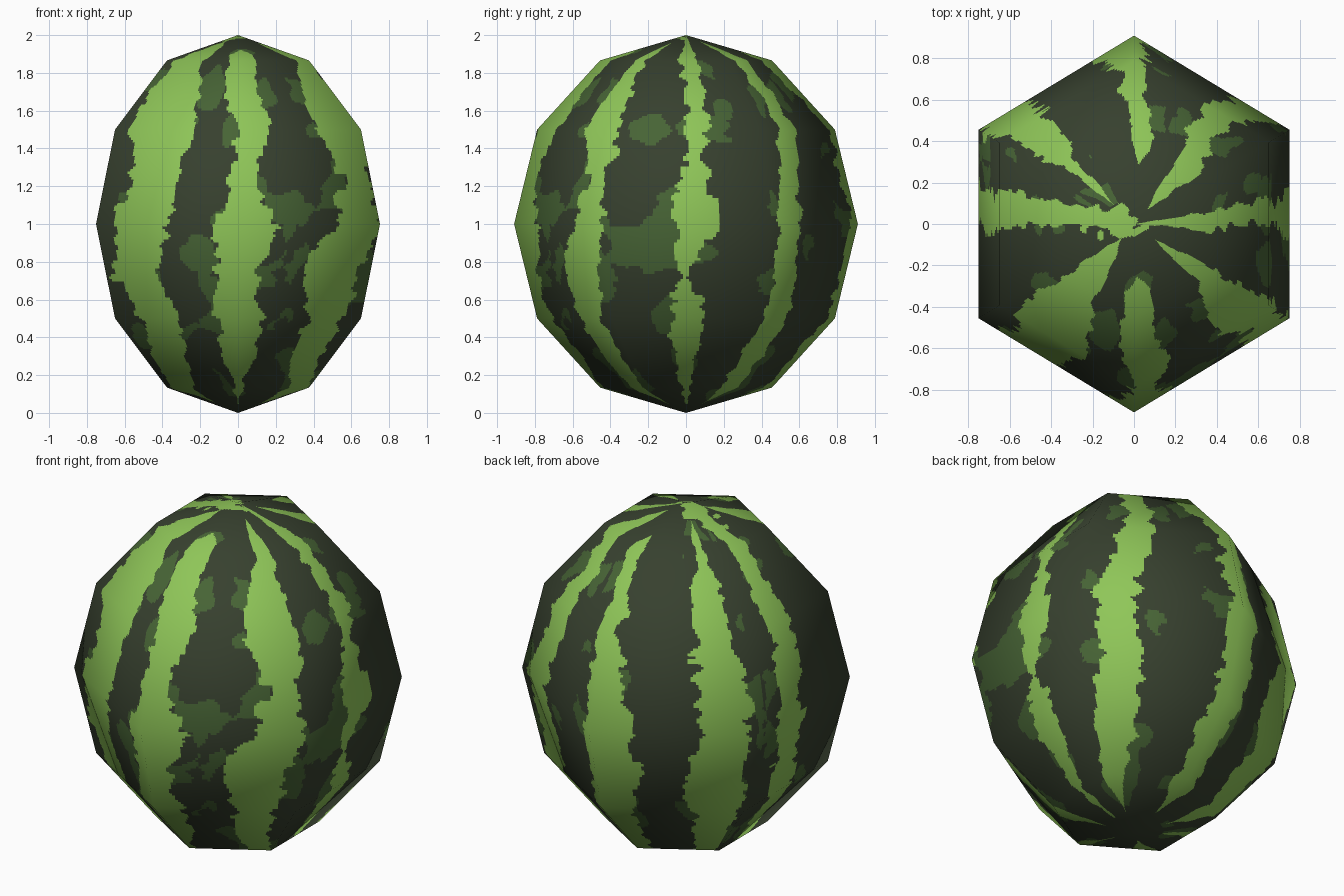
import bpy, math
from mathutils import Vector, noise

if "Cube" in bpy.data.objects:
    bpy.data.objects.remove(bpy.data.objects["Cube"])

SIDES, RINGS = 6, 6          # coarse low-poly melon
NU, NV = 56, 36              # fine cells per coarse face, for cutting the stripes
RX, RY = 0.868, 0.91

def material(name, rgb):
    m = bpy.data.materials.new(name)
    m.diffuse_color = (*rgb, 1)
    m.use_nodes = True
    m.node_tree.nodes["Principled BSDF"].inputs["Base Color"].default_value = m.diffuse_color
    return m

mats = [material("dark_green", (0.038, 0.052, 0.028)),
        material("light_green", (0.275, 0.565, 0.098)),
        material("mid_green", (0.063, 0.127, 0.036))]

def corner(i, k):
    """Coarse vertex: i steps around from the front, k rings up from the bottom."""
    a = math.radians(-90 + 360 / SIDES * i)
    t = math.pi * k / RINGS
    return Vector((RX * math.sin(t) * math.cos(a), RY * math.sin(t) * math.sin(a), 1 - math.cos(t)))

def normal(i, k):
    p = corner(i, k)
    return Vector((p.x / RX**2, p.y / RY**2, p.z - 1)).normalized()

def bilinear(f, u, v):
    i, k = int(u), min(int(v), RINGS - 1)
    s, t = u - i, v - k
    return f(i, k).lerp(f(i + 1, k), s).lerp(f(i, k + 1).lerp(f(i + 1, k + 1), s), t)

# Stripes: left and right edge (in coarse faces around) at each height
HEIGHTS = (0.0, 0.13, 0.3, 0.5, 0.75, 1.0, 1.25, 1.5, 1.7, 1.87, 2.0)
STRIPES = [
    [(-.05, .05), (-.16, .18), (-.17, .20), (-.17, .14), (-.16, .28), (-.04, .10), (0, .30), (-.14, .21), (-.13, .25)],
    [(.70, 1.0), (.58, .88), (.57, .85), (.50, .94), (.70, 1.0), (.80, 1.0), (.65, 1.05), (.68, 1.03), (.80, 1.0)],
    [(1.45, 1.57), (1.43, 1.58), (1.39, 1.63), (1.46, 1.54), (1.40, 1.67), (1.48, 1.60), (1.52, 1.65), (1.50, 1.65), (1.43, 1.63)],
    [(1.90, 2.2), (2.0, 2.33), (2.02, 2.36), (2.14, 2.38), (2.07, 2.34), (2.18, 2.42), (2.24, 2.46), (2.24, 2.48), (2.14, 2.42)],
    [(2.85, 3.2), (2.88, 3.19), (2.92, 3.20), (2.93, 3.28), (2.94, 3.26), (2.88, 3.18), (2.93, 3.13), (2.86, 3.1), (2.78, 3.05)],
    [(3.68, 3.92), (3.66, 3.95), (3.66, 3.97), (3.57, 3.98), (3.68, 3.98), (3.66, 4.0), (3.66, 3.93), (3.66, 3.91), (3.70, 3.86)],
    [(4.35, 4.55), (4.32, 4.57), (4.32, 4.58), (4.3, 4.55), (4.30, 4.53), (4.32, 4.56), (4.30, 4.52), (4.28, 4.52), (4.25, 4.52)],
    [(5.07, 5.36), (5.10, 5.47), (5.22, 5.50), (5.05, 5.39), (5.13, 5.52), (5.23, 5.56), (5.12, 5.65), (5.07, 5.58), (5.11, 5.51)],
]
# Heights where each stripe fades out near the top
ENDS = (1.925, 1.96, 2.0, 1.965, 1.915, 1.955, 2.0, 1.975)
# Larger mid-green patches: around, height, half width, half height
PATCHES = [(1.25, .87, .25, .12), (5.72, .82, .15, .10), (5.72, 1.72, .13, .12),
           (1.24, 1.50, .18, .07), (1.78, 1.60, .07, .05), (.38, 1.08, .16, .10)]

def around(d):
    return (d + SIDES / 2) % SIDES - SIDES / 2

def stripe_rows(z):
    """Centre and half width of every stripe at height z."""
    j = max(n for n in range(len(HEIGHTS) - 1) if HEIGHTS[n] <= z + 1e-6)
    t = (z - HEIGHTS[j]) / (HEIGHTS[j + 1] - HEIGHTS[j])
    out = []
    for s, end in zip(STRIPES, ENDS):
        e = [s[0]] + s + [s[-1]]
        a, b = (e[j][n] + (e[j + 1][n] - e[j][n]) * t for n in (0, 1))
        fade = max(0, min(1, (end - z) / 0.03 if end < 2 else 1, (z - 0.05) / 0.06))
        out.append(((a + b) / 2, (b - a) / 2 * fade if fade else -1))
    return out

def colour(u, p, rows):
    # Light patch round the top tip
    if p.z > 1.9 and math.hypot((p.x + .10) / .13, (p.y - .01) / .07) < 1 + noise.noise(p * 20):
        return 1
    q = Vector((p.x * 9, p.y * 9, p.z * 22))
    ragged = 0.05 * noise.noise(p * 9) + 0.06 * noise.noise(q)
    gap = min(abs(around(u - c)) - h for c, h in rows) + ragged
    if gap < 0:
        return 1
    wobble = 0.5 * noise.noise(p * 10)
    for a, z, w, h in PATCHES:
        if math.hypot(around(u - a) / w, (p.z - z) / h) + wobble < 1:
            return 2
    return 2 if gap < 0.15 and noise.noise(p * 5 + Vector((7, 3, 1))) > 0.28 else 0

# Melon body: fine grid laid over the flat coarse faces
cols, levels = SIDES * NU, RINGS * NV
verts, normals, faces, slots = [], [], [], []
for r in range(1, levels):
    for c in range(cols):
        verts.append(bilinear(corner, c / NU, r / NV))
        normals.append(bilinear(normal, c / NU, r / NV).normalized())
bottom, top = len(verts), len(verts) + 1
verts += [Vector((0, 0, 0)), Vector((0, 0, 2))]
normals += [Vector((0, 0, -1)), Vector((0, 0, 1))]

for r in range(levels):
    v = (r + 0.5) / NV
    rows = stripe_rows(bilinear(corner, 0, v).z)
    for c in range(cols):
        d = (c + 1) % cols
        lo, hi = (r - 1) * cols, r * cols
        if r == 0:
            faces.append((bottom, hi + d, hi + c))
        elif r == levels - 1:
            faces.append((lo + c, lo + d, top))
        else:
            faces.append((lo + c, lo + d, hi + d, hi + c))
        u = (c + 0.5) / NU
        slots.append(colour(u, bilinear(corner, u, v), rows))

mesh = bpy.data.meshes.new("melon")
mesh.from_pydata(verts, [], faces)
for m in mats:
    mesh.materials.append(m)
mesh.polygons.foreach_set("material_index", slots)
mesh.polygons.foreach_set("use_smooth", [True] * len(faces))
mesh.update()
# Round shading over the coarse faces
mesh.normals_split_custom_set_from_vertices(normals)
melon = bpy.data.objects.new("melon", mesh)
bpy.context.collection.objects.link(melon)
